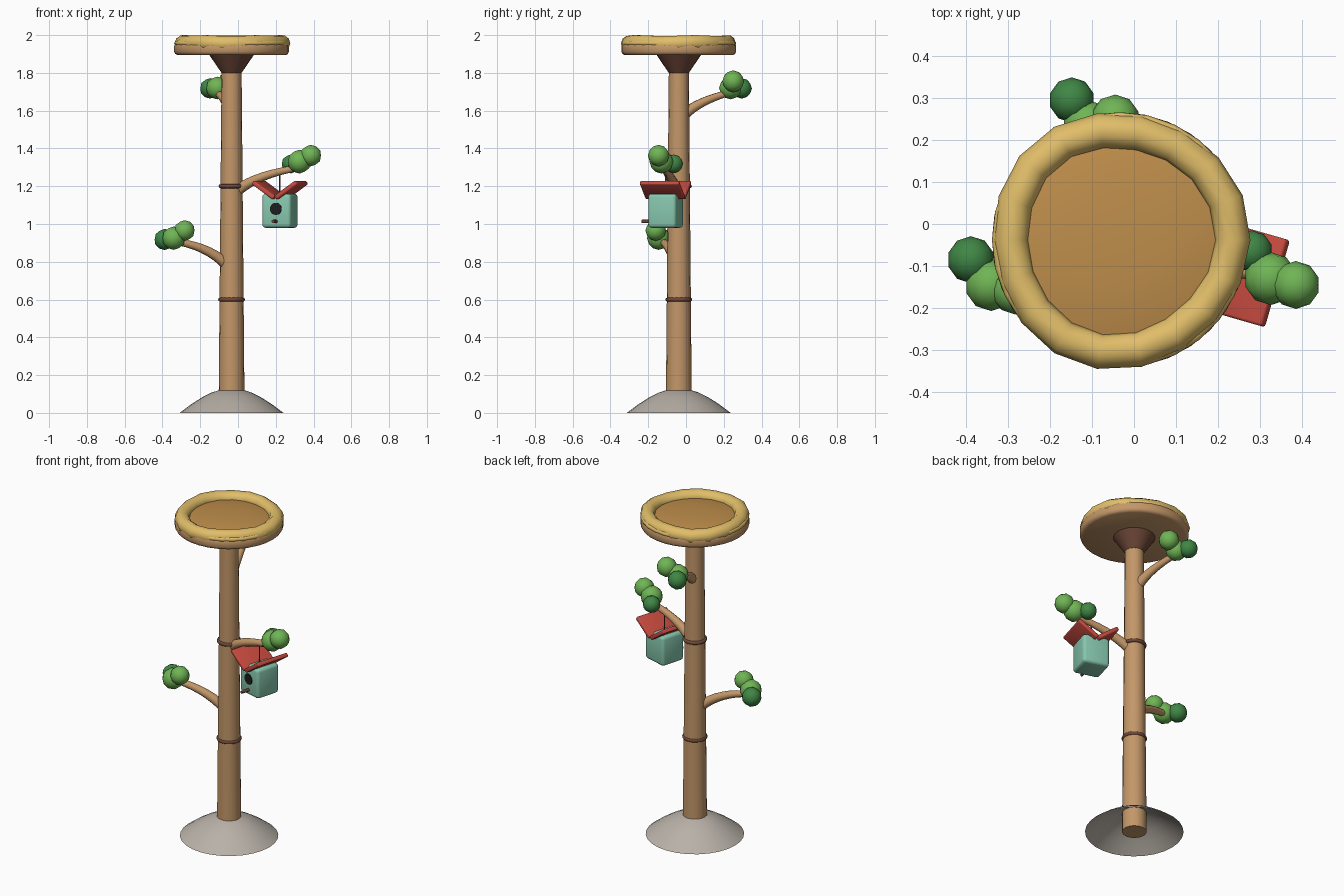
import bpy, bmesh, math
from mathutils import Vector, Matrix

if "Cube" in bpy.data.objects:
    bpy.data.objects.remove(bpy.data.objects["Cube"])

CX, CY = -0.034, -0.038


def mat(name, r, g, b):
    m = bpy.data.materials.new(name)
    m.diffuse_color = (r, g, b, 1)
    m.use_nodes = True
    m.node_tree.nodes["Principled BSDF"].inputs["Base Color"].default_value = m.diffuse_color
    return m


WOOD = mat("wood", 0.55, 0.31, 0.14)
DARK = mat("dark_wood", 0.16, 0.065, 0.04)
STONE = mat("stone", 0.48, 0.44, 0.39)
ROPE = mat("rope", 0.75, 0.51, 0.14)
STRAW = mat("cushion", 0.52, 0.27, 0.07)
LEAF = mat("leaf", 0.16, 0.46, 0.09)
LEAF2 = mat("dark_leaf", 0.05, 0.24, 0.06)
RED = mat("red", 0.58, 0.07, 0.05)
MINT = mat("mint", 0.24, 0.57, 0.42)
BLACK = mat("black", 0.012, 0.012, 0.012)


def finish(bm, name, m, angle=40):
    bmesh.ops.recalc_face_normals(bm, faces=bm.faces)
    me = bpy.data.meshes.new(name)
    bm.to_mesh(me)
    bm.free()
    me.materials.append(m)
    ob = bpy.data.objects.new(name, me)
    bpy.context.collection.objects.link(ob)
    bpy.ops.object.select_all(action='DESELECT')
    ob.select_set(True)
    bpy.context.view_layer.objects.active = ob
    bpy.ops.object.shade_smooth_by_angle(angle=math.radians(angle))
    return ob


def lathe(name, profile, m, n=24, angle=40):
    """Revolve (radius, z) points around the post axis; radius 0 closes an end."""
    bm = bmesh.new()
    vs = [bm.verts.new((CX + r, CY, z)) for r, z in profile]
    es = [bm.edges.new(p) for p in zip(vs, vs[1:])]
    bmesh.ops.spin(bm, geom=vs + es, cent=(CX, CY, 0), axis=(0, 0, 1),
                   angle=math.tau, steps=n, use_duplicate=False)
    bmesh.ops.remove_doubles(bm, verts=bm.verts, dist=1e-5)
    return finish(bm, name, m, angle)


def ring(name, R, r, z, m, n=24, k=8, wobble=0.0):
    bm = bmesh.new()
    rows = []
    for i in range(n):
        a = math.tau * i / n
        RR = R + wobble * math.sin(3 * a + 1)
        zz = z + wobble * (math.sin(5 * a) - 1) * 0.5
        rows.append([bm.verts.new((CX + (RR + r * math.cos(b)) * math.cos(a),
                                   CY + (RR + r * math.cos(b)) * math.sin(a),
                                   zz + r * math.sin(b)))
                     for b in (math.tau * j / k for j in range(k))])
    for i in range(n):
        p, q = rows[i], rows[(i + 1) % n]
        for j in range(k):
            bm.faces.new((p[j], q[j], q[(j + 1) % k], p[(j + 1) % k]))
    return finish(bm, name, m, 80)


def branch(name, a, b, c):
    """Tapered tube along a quadratic curve through a, b, c."""
    a, b, c = Vector(a), Vector(b), Vector(c)
    ctrl = 2 * b - (a + c) / 2
    bm = bmesh.new()
    rows, steps, k = [], 8, 10
    for i in range(steps + 1):
        t = i / steps
        p = a * (1 - t) ** 2 + ctrl * 2 * t * (1 - t) + c * t * t
        d = (ctrl - a) * (1 - t) + (c - ctrl) * t
        q = d.to_track_quat('Z', 'Y')
        r = 0.03 - 0.013 * t
        rows.append([bm.verts.new(p + q @ Vector((r * math.cos(w), r * math.sin(w), 0)))
                     for w in (math.tau * j / k for j in range(k))])
    for p, q in zip(rows, rows[1:]):
        for j in range(k):
            bm.faces.new((p[j], p[(j + 1) % k], q[(j + 1) % k], q[j]))
    bm.faces.new(rows[0])
    bm.faces.new(rows[-1])
    finish(bm, name, WOOD, 50)


def ball(name, x, y, z, r, m):
    bm = bmesh.new()
    bmesh.ops.create_icosphere(bm, subdivisions=2, radius=r,
                               matrix=Matrix.Translation((x, y, z)))
    finish(bm, name, m, 60)


def rod(name, M, r, depth, m, n=12):
    bm = bmesh.new()
    bmesh.ops.create_cone(bm, cap_ends=True, segments=n, radius1=r, radius2=r,
                          depth=depth, matrix=M)
    finish(bm, name, m)


def block(name, M, size, bevel, m):
    bm = bmesh.new()
    bmesh.ops.create_cube(bm, size=1, matrix=Matrix.Diagonal((*size, 1)))
    bmesh.ops.bevel(bm, geom=bm.edges[:], offset=bevel, segments=3,
                    profile=0.5, affect='EDGES')
    bm.transform(M)
    finish(bm, name, m)


# post, open stone foot and binding rings
lathe("post", [(0, 0), (0.069, 0), (0.053, 1.82), (0, 1.82)], WOOD, 16)
lathe("foot", [(0.275, 0), (0.215, 0.045), (0.155, 0.083), (0.105, 0.108), (0.066, 0.12)],
      STONE, 28)
ring("lower_binding", 0.06, 0.011, 0.6, DARK)
ring("upper_binding", 0.058, 0.011, 1.2, DARK)

# tray: flared support, plate, rope rims and cushion
lathe("tray_support", [(0, 1.8), (0.053, 1.8), (0.12, 1.898), (0, 1.898)], DARK, 20)
lathe("tray", [(0, 1.894), (0.286, 1.894), (0.298, 1.9), (0.304, 1.912), (0.304, 1.942),
               (0.298, 1.955), (0.286, 1.96), (0, 1.96)], WOOD, 32, 50)
ring("lower_rim", 0.29, 0.014, 1.957, ROPE, 28)
ring("tray_rim", 0.264, 0.042, 1.96, ROPE, 18, 10, 0.006)
lathe("cushion", [(0.25, 1.955), (0.2, 1.966), (0.12, 1.974), (0, 1.978)], STRAW, 28, 60)

# branches
branch("left_branch", (-0.06, -0.05, 0.785), (-0.19, -0.09, 0.87), (-0.36, -0.13, 0.91))
branch("right_branch", (0.0, -0.05, 1.18), (0.13, -0.085, 1.25), (0.31, -0.12, 1.295))
branch("back_branch", (-0.04, -0.01, 1.58), (-0.065, 0.09, 1.645), (-0.11, 0.23, 1.695))

# leaf clusters: dark, middle and light ball
clusters = {
    "left": [(-0.388, -0.085, 0.918, 0.056), (-0.34, -0.145, 0.925, 0.062),
             (-0.283, -0.16, 0.965, 0.055)],
    "right": [(0.28, -0.065, 1.318, 0.05), (0.325, -0.13, 1.33, 0.063),
              (0.385, -0.145, 1.362, 0.057)],
    "back": [(-0.148, 0.295, 1.718, 0.054), (-0.11, 0.235, 1.72, 0.06),
             (-0.045, 0.25, 1.755, 0.058)],
}
for side, balls in clusters.items():
    for i, b in enumerate(balls):
        ball(f"{side}_leaf_{i + 1}", *b, LEAF if i else LEAF2)

# hanging birdhouse, turned about its string
H = Matrix.Translation((0.222, -0.108, 0)) @ Matrix.Rotation(-0.28, 4, 'Z')
T = Matrix.Translation
block("birdhouse", H @ T((0, 0, 1.07)), (0.16, 0.155, 0.18), 0.018, MINT)
for s, side in ((-1, "left"), (1, "right")):
    block(f"{side}_roof", H @ T((s * 0.062, 0, 1.18)) @ Matrix.Rotation(-s * 0.62, 4, 'Y'),
          (0.142, 0.215, 0.024), 0.007, RED)
FRONT = Matrix.Rotation(math.pi / 2, 4, 'X')
rod("entrance_hole", H @ T((0, -0.076, 1.08)) @ FRONT, 0.032, 0.012, BLACK, 20)
rod("perch", H @ T((0, -0.095, 1.014)) @ FRONT, 0.009, 0.07, DARK)
rod("string", H @ T((0, 0, 1.21)), 0.004, 0.13, DARK, 8)
